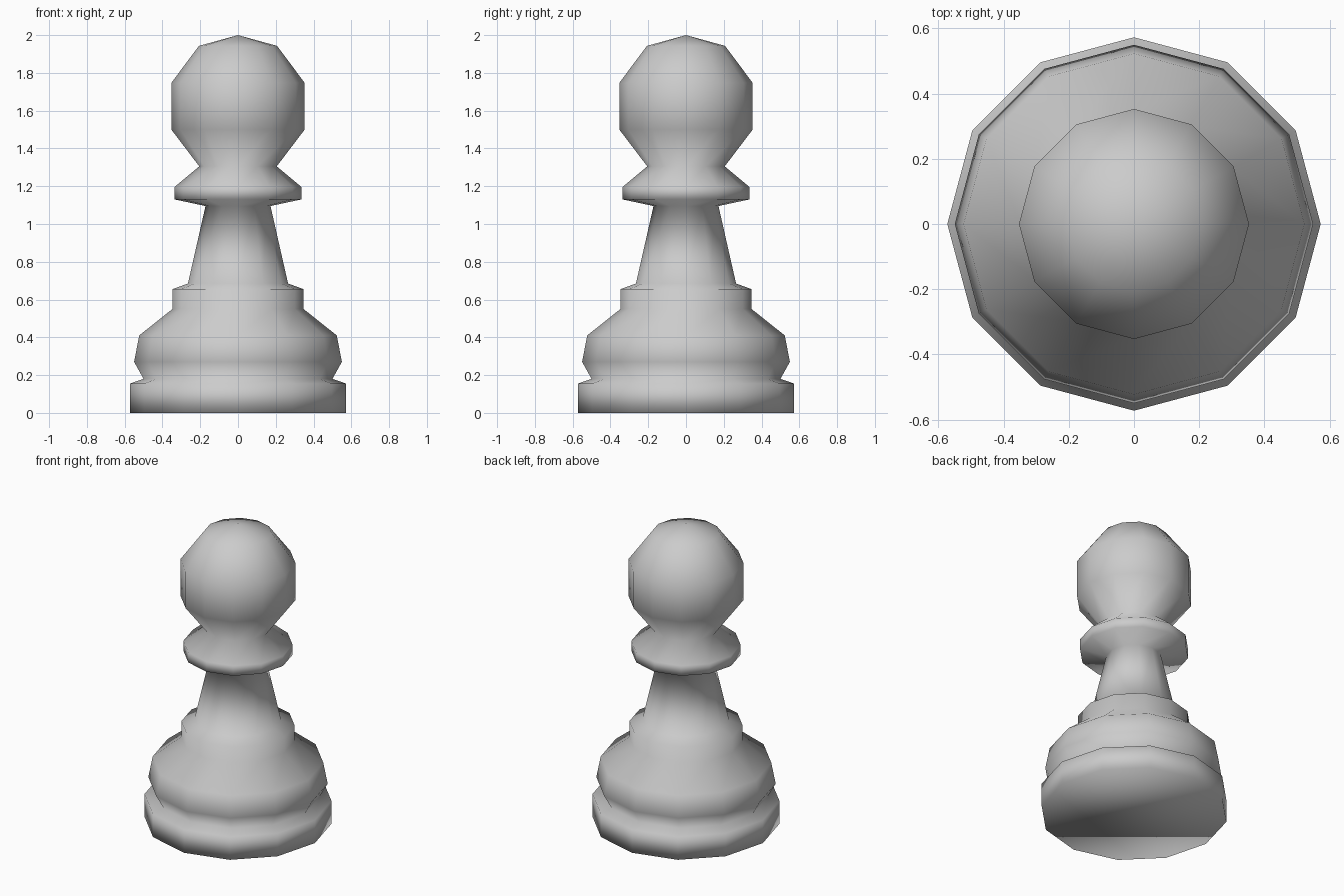
import bpy, bmesh, math

if "Cube" in bpy.data.objects:
    bpy.data.objects.remove(bpy.data.objects["Cube"])

SIDES = 12

# Lathe profile (radius, height) from foot to head
base = [(0.573, 0.0), (0.573, 0.155), (0.5, 0.18), (0.55, 0.27),
        (0.523, 0.41), (0.347, 0.55), (0.347, 0.655), (0.265, 0.685)]
collar = [(0.172, 1.095), (0.335, 1.13), (0.335, 1.197), (0.205, 1.305)]
head = [(0.353, 1.5), (0.353, 1.747), (0.207, 1.943)]
TOP = 2.0


def lathe(name, profile, top):
    bm = bmesh.new()
    rings = []
    for r, z in profile:
        rings.append([bm.verts.new((r * math.cos(math.tau * i / SIDES),
                                    r * math.sin(math.tau * i / SIDES), z))
                      for i in range(SIDES)])
    # Side walls
    for lo, hi in zip(rings, rings[1:]):
        for i in range(SIDES):
            j = (i + 1) % SIDES
            bm.faces.new((lo[i], lo[j], hi[j], hi[i]))
    # Flat underside and pointed crown
    bm.faces.new(rings[0][::-1])
    tip = bm.verts.new((0, 0, top))
    for i in range(SIDES):
        bm.faces.new((rings[-1][i], rings[-1][(i + 1) % SIDES], tip))
    for f in bm.faces:
        f.smooth = True
    mesh = bpy.data.meshes.new(name)
    bm.to_mesh(mesh)
    bm.free()
    obj = bpy.data.objects.new(name, mesh)
    bpy.context.collection.objects.link(obj)
    return obj


lathe("pawn", base + collar + head, TOP)
